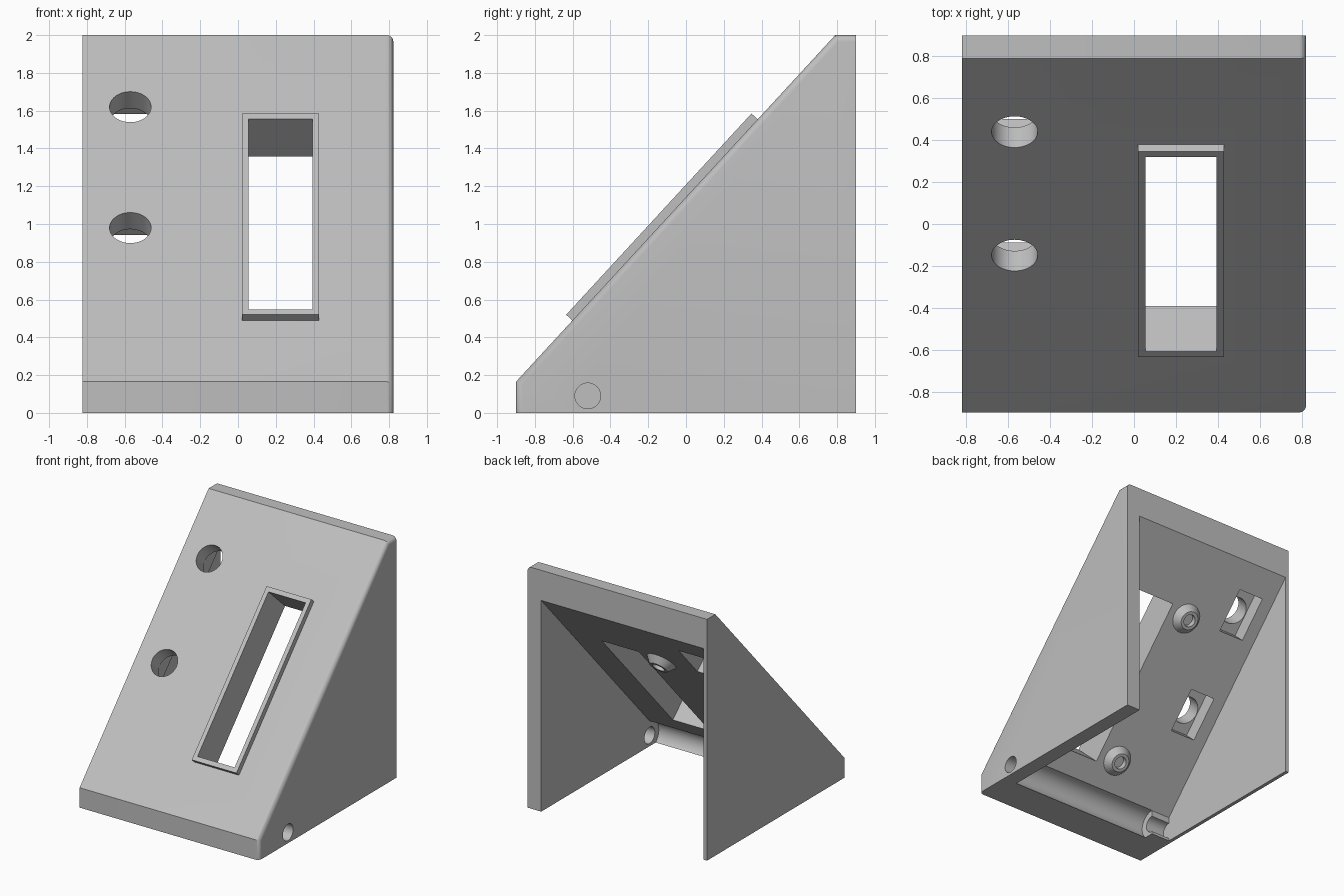
import bpy, bmesh, math
from mathutils import Matrix, Vector

if "Cube" in bpy.data.objects:
    bpy.data.objects.remove(bpy.data.objects["Cube"])

grey = bpy.data.materials.new("light_grey")
grey.use_nodes = True
grey.diffuse_color = (0.52, 0.52, 0.52, 1)
grey.node_tree.nodes["Principled BSDF"].inputs["Base Color"].default_value = (0.52, 0.52, 0.52, 1)

# Main dimensions
HALF_W, HALF_D, HEIGHT = 0.8225, 0.9, 2.0
LIP, TOP_Y, PLATE = 0.165, 0.79, 0.25
LEFT_IN, RIGHT_IN = 0.6975, -0.7925
SLOPE = (HEIGHT - LIP) / (TOP_Y + HALF_D)
ANGLE = math.atan(SLOPE)
ROD_Y, ROD_Z = -0.52, 0.09

# Frame on the sloping face: x across, y up the slope, z outward
MID_Y = -0.111
FACE = Matrix.Translation((0, MID_Y, LIP + (MID_Y + HALF_D) * SLOPE)) @ Matrix.Rotation(ANGLE, 4, 'X')


def finish(name, bm, matrix=Matrix()):
    bmesh.ops.transform(bm, matrix=matrix, verts=bm.verts)
    bmesh.ops.recalc_face_normals(bm, faces=bm.faces)
    mesh = bpy.data.meshes.new(name)
    bm.to_mesh(mesh)
    bm.free()
    mesh.materials.append(grey)
    obj = bpy.data.objects.new(name, mesh)
    bpy.context.collection.objects.link(obj)
    return obj


def prism(profile, x0, x1):
    """Extrude a y-z outline along x."""
    bm = bmesh.new()
    face = bm.faces.new([bm.verts.new((x0, y, z)) for y, z in profile])
    ext = bmesh.ops.extrude_face_region(bm, geom=[face])["geom"]
    bmesh.ops.translate(bm, vec=(x1 - x0, 0, 0),
                        verts=[g for g in ext if isinstance(g, bmesh.types.BMVert)])
    return bm


def box(name, xr, yr, zr, matrix=FACE):
    bm = prism([(yr[0], zr[0]), (yr[1], zr[0]), (yr[1], zr[1]), (yr[0], zr[1])], *xr)
    return finish(name, bm, matrix)


def cylinder(name, radius, start, end, matrix=Matrix()):
    a, b = Vector(start), Vector(end)
    bm = bmesh.new()
    bmesh.ops.create_cone(bm, cap_ends=True, segments=48, radius1=radius,
                          radius2=radius, depth=(b - a).length)
    turn = (b - a).to_track_quat('Z', 'Y').to_matrix().to_4x4()
    return finish(name, bm, matrix @ Matrix.Translation((a + b) / 2) @ turn)


def cut(target, cutters):
    bpy.context.view_layer.objects.active = target
    for c in cutters:
        c.hide_render = True
        mod = target.modifiers.new("cut", 'BOOLEAN')
        mod.operation, mod.solver, mod.object = 'DIFFERENCE', 'EXACT', c
        bpy.ops.object.modifier_apply(modifier=mod.name)
        bpy.data.objects.remove(c)


def smooth(obj):
    bpy.ops.object.select_all(action='DESELECT')
    obj.select_set(True)
    bpy.context.view_layer.objects.active = obj
    bpy.ops.object.shade_smooth_by_angle(angle=math.radians(30))


# Wedge housing with rounded left edges along the front, slope and top
bm = prism([(-HALF_D, 0), (HALF_D, 0), (HALF_D, HEIGHT), (TOP_Y, HEIGHT), (-HALF_D, LIP)],
           -HALF_W, HALF_W)


def rounded(edge):
    if any(v.co.x < HALF_W - 0.001 for v in edge.verts):
        return False
    mid = (edge.verts[0].co + edge.verts[1].co) / 2
    return mid.z > 0.01 and mid.y < HALF_D - 0.01


bmesh.ops.bevel(bm, geom=[e for e in bm.edges if rounded(e)], offset=0.035,
                segments=5, profile=0.5, affect='EDGES')
housing = finish("wedge_housing", bm)

# Open interior behind the sloping plate
drop = PLATE / math.cos(ANGLE)


def inner_z(y):
    return LIP + (y + HALF_D) * SLOPE - drop


interior = finish("interior_cutter", prism(
    [(ROD_Y, -0.1), (1.0, -0.1), (1.0, inner_z(1.0)), (ROD_Y, inner_z(ROD_Y))],
    RIGHT_IN, LEFT_IN))

# Rod channel: wide groove, narrow seat and hole in the left wall
cutters = [
    interior,
    cylinder("groove_cutter", 0.12, (-0.62, ROD_Y, ROD_Z), (LEFT_IN, ROD_Y, ROD_Z)),
    cylinder("rod_cutter", 0.068, (RIGHT_IN, ROD_Y, ROD_Z), (1, ROD_Y, ROD_Z)),
]

# Button holes with rectangular pockets behind
for s in (0.813, -0.057):
    cutters.append(cylinder("button_cutter", 0.11, (-0.57, s, -0.2), (-0.57, s, 0.1), FACE))
    cutters.append(box("pocket_cutter", (-0.685, -0.455), (s - 0.18, s + 0.18), (-0.35, -0.13)))

# Long slot and its raised rim
SLOT_X, SLOT_S = (0.055, 0.395), (-0.686, 0.686)
cutters.append(box("slot_cutter", SLOT_X, SLOT_S, (-0.4, 0.2)))
cut(housing, cutters)
smooth(housing)

rim = box("slot_rim", (0.02, 0.43), (-0.724, 0.724), (0, 0.045))
cut(rim, [box("rim_cutter", SLOT_X, SLOT_S, (-0.1, 0.2))])

# Screw standoffs on the inside of the plate
for name, s in (("upper_standoff", 0.62), ("lower_standoff", -0.62)):
    bm = bmesh.new()
    outline = [(0, -0.01), (0.05, -0.01), (0.05, -0.055), (0.075, -0.055), (0.12, 0)]
    verts = [bm.verts.new((r, 0, z)) for r, z in outline]
    edges = [bm.edges.new(pair) for pair in zip(verts, verts[1:])]
    bmesh.ops.spin(bm, geom=verts + edges, axis=(0, 0, 1), cent=(0, 0, 0),
                   angle=math.tau, steps=40)
    bmesh.ops.remove_doubles(bm, verts=bm.verts, dist=0.0005)
    bmesh.ops.holes_fill(bm, edges=bm.edges, sides=0)
    smooth(finish(name, bm, FACE @ Matrix.Translation((-0.12, s, -PLATE))))
